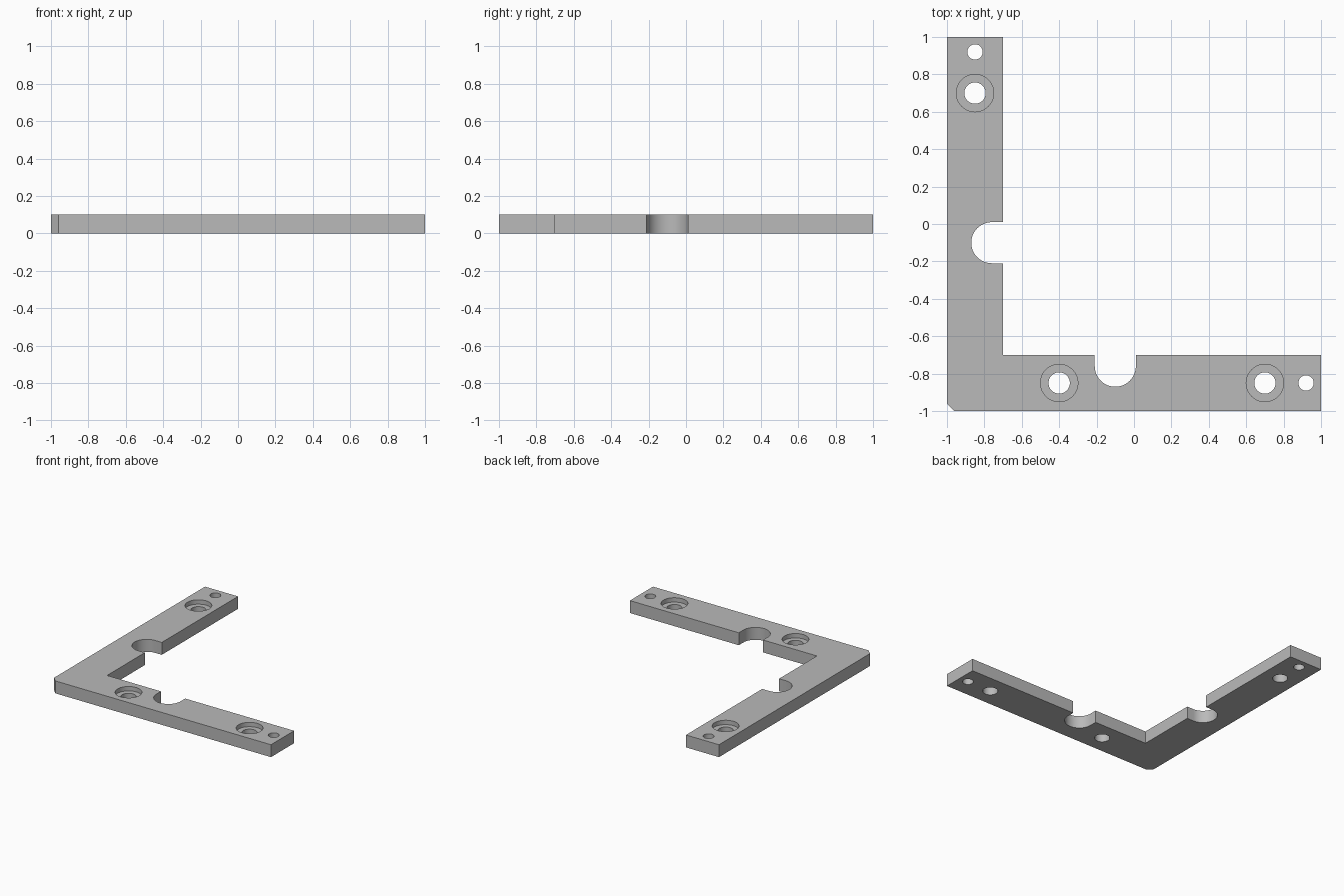
import bpy, bmesh
from math import sin, cos, pi, radians

if "Cube" in bpy.data.objects:
    bpy.data.objects.remove(bpy.data.objects["Cube"])

T = 0.102            # plate thickness
FLOOR = 0.066        # height of the counterbore floor
SEG = 48


def new_object(name, bm):
    bmesh.ops.recalc_face_normals(bm, faces=bm.faces)
    mesh = bpy.data.meshes.new(name)
    bm.to_mesh(mesh)
    bm.free()
    ob = bpy.data.objects.new(name, mesh)
    bpy.context.collection.objects.link(ob)
    return ob


# L-shaped outline: half from the foot arm, the other half mirrored across x = y
notch = [(-0.10 + 0.11 * cos(a), -0.76 + 0.11 * sin(a))
         for a in (-pi * i / 24 for i in range(25))]
half = [(-0.96, -1), (1, -1), (1, -0.7), (0.01, -0.7)] + notch + [(-0.21, -0.7)]
outline = half + [(-0.7, -0.7)] + [(y, x) for x, y in reversed(half)]

bm = bmesh.new()
face = bm.faces.new([bm.verts.new((x, y, 0)) for x, y in outline])
ext = bmesh.ops.extrude_face_region(bm, geom=[face], use_keep_orig=True)
bmesh.ops.translate(bm, vec=(0, 0, T),
                    verts=[g for g in ext["geom"] if isinstance(g, bmesh.types.BMVert)])
plate = new_object("corner_bracket", bm)

# Dark grey finish
grey = bpy.data.materials.new("dark_grey")
grey.diffuse_color = (0.49, 0.49, 0.49, 1)
grey.use_nodes = True
grey.node_tree.nodes["Principled BSDF"].inputs["Base Color"].default_value = grey.diffuse_color
plate.data.materials.append(grey)


# Hole cutters: stacked rings of (radius, height), capped at both ends
def add_hole(bm, x, y, profile):
    rings = [[bm.verts.new((x + r * cos(2 * pi * i / SEG), y + r * sin(2 * pi * i / SEG), z))
              for i in range(SEG)] for r, z in profile]
    for a, b in zip(rings, rings[1:]):
        for i in range(SEG):
            j = (i + 1) % SEG
            bm.faces.new((a[i], a[j], b[j], b[i]))
    bm.faces.new(rings[0][::-1])
    bm.faces.new(rings[-1])


bm = bmesh.new()
for x, y in ((-0.85, 0.70), (-0.40, -0.85), (0.70, -0.85)):     # counterbored screw holes
    add_hole(bm, x, y, [(0.057, -0.1), (0.057, FLOOR), (0.10, FLOOR), (0.10, 0.2)])
for x, y in ((-0.85, 0.92), (0.92, -0.85)):                     # small pin holes
    add_hole(bm, x, y, [(0.041, -0.1), (0.041, 0.2)])
cutter = new_object("hole_cutter", bm)
cutter.data.materials.append(grey)
cutter.hide_render = True

# Cut the holes, then drop the cutter
mod = plate.modifiers.new("holes", 'BOOLEAN')
mod.object = cutter
mod.operation = 'DIFFERENCE'
mod.solver = 'EXACT'
bpy.context.view_layer.objects.active = plate
plate.select_set(True)
bpy.ops.object.modifier_apply(modifier=mod.name)
bpy.data.objects.remove(cutter)
bpy.ops.object.shade_smooth_by_angle(angle=radians(30))
